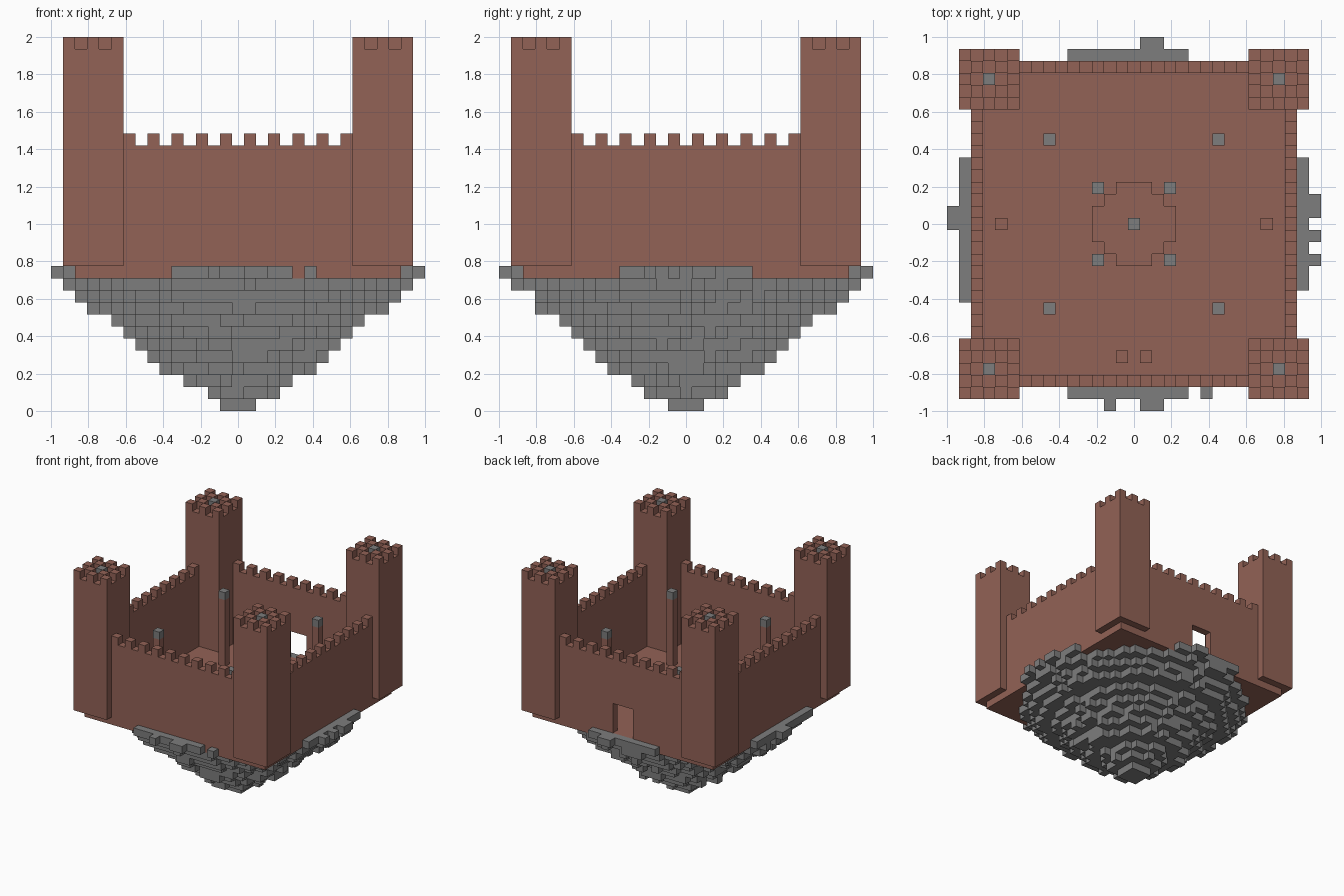
import bpy, bmesh, math, random
from mathutils import Vector

random.seed(4)
V = 2 / 31          # edge length of one block

cube = bpy.data.objects.get("Cube")
if cube:
    bpy.data.objects.remove(cube)


def material(name, color):
    m = bpy.data.materials.new(name)
    m.use_nodes = True
    m.diffuse_color = (*color, 1)
    m.node_tree.nodes["Principled BSDF"].inputs["Base Color"].default_value = (*color, 1)
    return m


BRICK = material("red_brick", (0.288, 0.122, 0.093))
STONE = material("grey_stone", (0.205, 0.205, 0.205))


def finish(name, bm, mat):
    mesh = bpy.data.meshes.new(name)
    bm.to_mesh(mesh)
    bm.free()
    mesh.materials.append(mat)
    obj = bpy.data.objects.new(name, mesh)
    bpy.context.collection.objects.link(obj)
    return obj


def boxes(name, ranges, mat):
    """Boxes given as inclusive block ranges (x0, x1, y0, y1) and z levels (z0, z1)."""
    bm = bmesh.new()
    for x0, x1, y0, y1, z0, z1 in ranges:
        lo = Vector((x0 - 0.5, y0 - 0.5, z0)) * V
        hi = Vector((x1 + 0.5, y1 + 0.5, z1)) * V
        for v in bmesh.ops.create_cube(bm, size=1)["verts"]:
            v.co = Vector([hi[i] if v.co[i] > 0 else lo[i] for i in range(3)])
    return finish(name, bm, mat)


def post(x, y, z0, z1):
    return (x, x, y, y, z0, z1)


def blocks(name, cells, mat):
    """Outer skin of a set of unit blocks."""
    bm = bmesh.new()
    for c in cells:
        for axis in range(3):
            for side in (-1, 1):
                n = [0, 0, 0]
                n[axis] = side
                if tuple(a + b for a, b in zip(c, n)) in cells:
                    continue
                mid = Vector((c[0], c[1], c[2] + 0.5)) + Vector(n) / 2
                u, w = Vector((0, 0, 0)), Vector((0, 0, 0))
                u[(axis + 1) % 3] = 0.5
                w[(axis + 2) % 3] = 0.5 * side
                bm.faces.new([bm.verts.new((mid + p) * V)
                              for p in (-u - w, u - w, u + w, w - u)])
    bmesh.ops.remove_doubles(bm, verts=bm.verts, dist=V / 100)
    return finish(name, bm, mat)


# Floating rock: round layers widening upward with ragged edges
rock = set()
for z, r in enumerate([1, 3, 4, 6, 7, 8, 9, 10, 12, 13, 14]):
    for x in range(-r, r + 1):
        for y in range(-r, r + 1):
            limit = r + random.uniform(-0.35, 0.45)
            if math.hypot(x, y) <= limit or (z == 0 and max(abs(x), abs(y)) <= r):
                rock.add((x, y, z))
# Rim beside the floor slab
for i in range(-5, 6):
    rock.add((14, i, 11))
    rock.add((-14, i, 11))
    if i < 5:
        rock.add((i, 14, 11))
        rock.add((i, -14, 11))
for x, y in [(1, -15), (2, -15), (-2, -15), (6, -14), (1, 15), (2, 15), (-15, 0),
             (-15, 1), (-14, -6), (15, 1), (15, 2), (15, -1), (15, -3)]:
    rock.add((x, y, 11))
blocks("floating_rock", rock, STONE)

# Floor slab
boxes("floor", [(-13, 13, -13, 13, 11, 12)], BRICK)

# Curtain walls with battlements; the back wall has a doorway
odd = range(-9, 10, 2)
boxes("front_wall", [(-9, 9, -13, -13, 12, 22)]
      + [post(i, -13, 22, 23) for i in odd], BRICK)
boxes("back_wall", [(-9, -2, 13, 13, 12, 22), (2, 9, 13, 13, 12, 22), (-1, 1, 13, 13, 16, 22)]
      + [post(i, 13, 22, 23) for i in odd], BRICK)
for name, x in (("left_wall", 13), ("right_wall", -13)):
    boxes(name, [(x, x, -9, 9, 12, 22)]
          + [post(x, i, 22, 23) for i in odd], BRICK)

# Corner towers with chequered tops, and tall inner pillars with stone caps
for sx, side in ((1, "left"), (-1, "right")):
    for sy, end in ((1, "back"), (-1, "front")):
        cx, cy = 12 * sx, 12 * sy
        top = [post(cx + i, cy + j, 30, 31) for i in range(-2, 3) for j in range(-2, 3)
               if (i + j) % 2 == 0 and (i, j) != (0, 0)]
        tag = f"{end}_{side}"
        boxes(tag + "_tower", [(cx - 2, cx + 2, cy - 2, cy + 2, 12, 30)] + top, BRICK)
        boxes(tag + "_tower_cap", [post(cx, cy, 30, 31)], STONE)
        boxes(tag + "_pillar", [post(7 * sx, 7 * sy, 12, 21)], BRICK)
        boxes(tag + "_pillar_cap", [post(7 * sx, 7 * sy, 21, 22)], STONE)
        boxes(tag + "_dais_post", [post(3 * sx, 3 * sy, 12, 14)], STONE)

# Round central dais with a stone block
dais = {(x, y, 12) for x in range(-3, 4) for y in range(-3, 4) if math.hypot(x, y) < 3.2}
dais |= {(x, y, 12) for x in (-2, 2) for y in (-2, 2)}
blocks("dais", dais, BRICK)
boxes("dais_stone", [post(0, 0, 13, 14)], STONE)

# Low brick posts near the walls
boxes("low_posts", [post(x, y, 12, 13) for x, y in ((-11, 0), (11, 0), (-1, -11), (1, -11))], BRICK)
